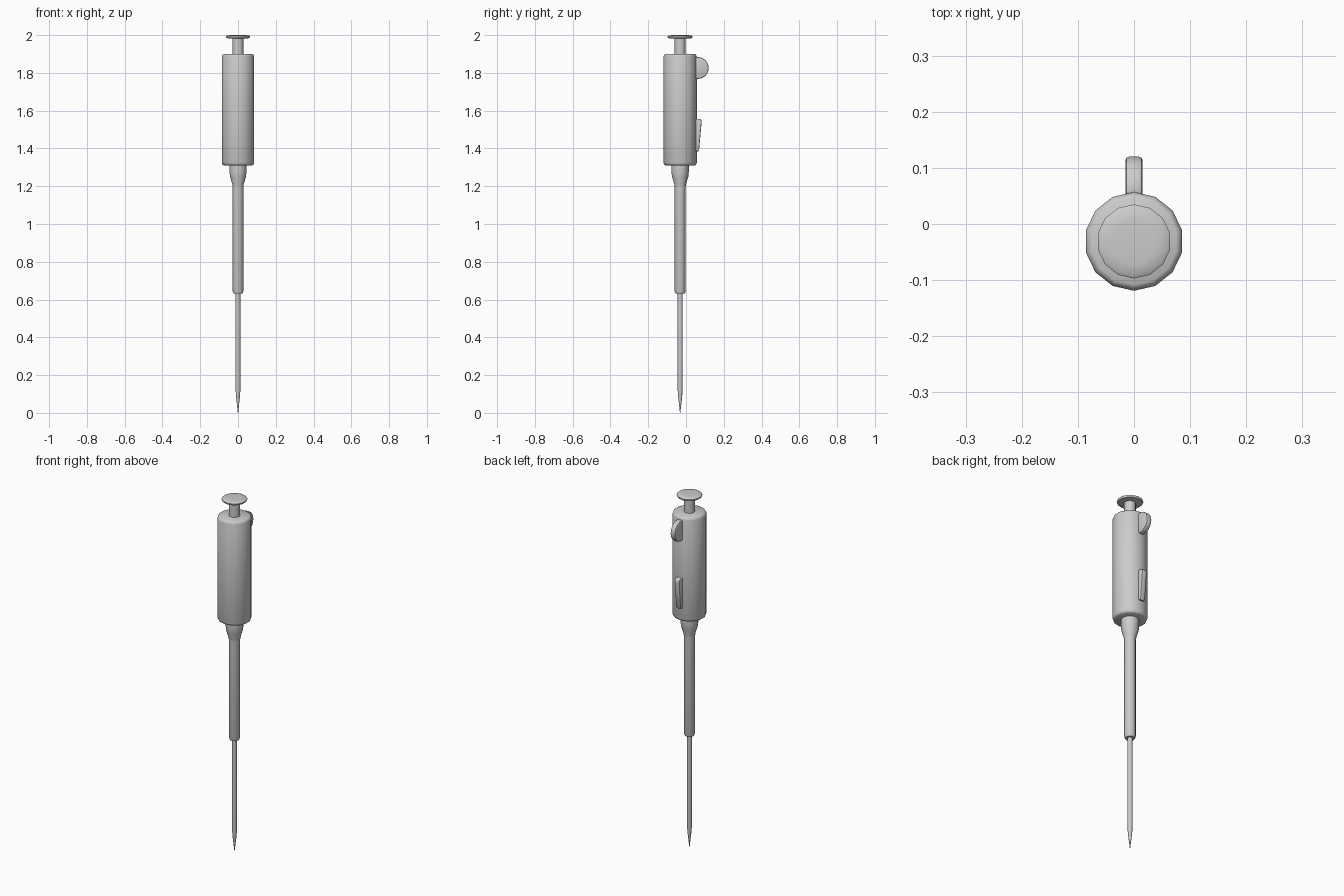
import bpy, bmesh
from math import sin, cos, pi, radians

if "Cube" in bpy.data.objects:
    bpy.data.objects.remove(bpy.data.objects["Cube"])

AXIS_Y = -0.031
SIDES = 14


def finish(name, bm, angle=40):
    bmesh.ops.recalc_face_normals(bm, faces=bm.faces)
    me = bpy.data.meshes.new(name)
    bm.to_mesh(me)
    bm.free()
    ob = bpy.data.objects.new(name, me)
    bpy.context.collection.objects.link(ob)
    bpy.ops.object.select_all(action='DESELECT')
    ob.select_set(True)
    bpy.context.view_layer.objects.active = ob
    bpy.ops.object.shade_smooth_by_angle(angle=radians(angle))
    return ob


def lathe(name, profile, sides=SIDES):
    """Revolve (radius, z) points about the vertical axis, capping both ends."""
    bm = bmesh.new()
    rings = []
    for r, z in profile:
        rings.append([bm.verts.new((r * sin(2 * pi * i / sides),
                                    AXIS_Y + r * cos(2 * pi * i / sides), z))
                      for i in range(sides)])
    for a, b in zip(rings, rings[1:]):
        for i in range(sides):
            j = (i + 1) % sides
            bm.faces.new((a[i], a[j], b[j], b[i]))
    bm.faces.new(rings[0])
    bm.faces.new(rings[-1])
    return finish(name, bm)


def plate(name, outline, half, bevel):
    """Extrude a (y, z) outline across x and round its side edges."""
    bm = bmesh.new()
    face = bm.faces.new([bm.verts.new((-half, y, z)) for y, z in outline])
    ext = bmesh.ops.extrude_face_region(bm, geom=[face])
    for v in ext['geom']:
        if isinstance(v, bmesh.types.BMVert):
            v.co.x = half
    rim = [e for e in bm.edges if abs(e.verts[0].co.x - e.verts[1].co.x) < 1e-6]
    bmesh.ops.bevel(bm, geom=rim, offset=bevel, segments=2, profile=0.5, affect='EDGES')
    return finish(name, bm)


# Handle body with chamfered ends
lathe("handle_body", [(0.077, 1.31), (0.084, 1.314), (0.088, 1.324),
                      (0.088, 1.886), (0.084, 1.896), (0.077, 1.90)])

# Plunger rod and its push button
lathe("plunger_rod", [(0.029, 1.88), (0.029, 1.99)])
lathe("plunger_button", [(0.050, 1.982), (0.062, 1.984), (0.066, 1.989),
                         (0.066, 1.994), (0.060, 1.998), (0.040, 2.0)])

# Neck tapering into the long shaft
lathe("neck_and_shaft", [(0.046, 1.32), (0.046, 1.275), (0.043, 1.25), (0.031, 1.21),
                         (0.029, 1.195), (0.029, 0.643), (0.025, 0.632)])

# Slender tip
lathe("tip", [(0.013, 0.65), (0.013, 0.12), (0.010, 0.08), (0.001, 0.0)])

# Round hook on the back, sunk into the body
plate("finger_hook", [(0.062 + 0.058 * cos(2 * pi * i / 24), 1.826 + 0.058 * sin(2 * pi * i / 24))
                      for i in range(24)], 0.015, 0.006)

# Slanted ejector lever on the back
plate("ejector_lever", [(0.035, 1.384), (0.064, 1.384), (0.069, 1.39), (0.083, 1.54),
                        (0.081, 1.550), (0.073, 1.557), (0.035, 1.557)], 0.015, 0.005)
